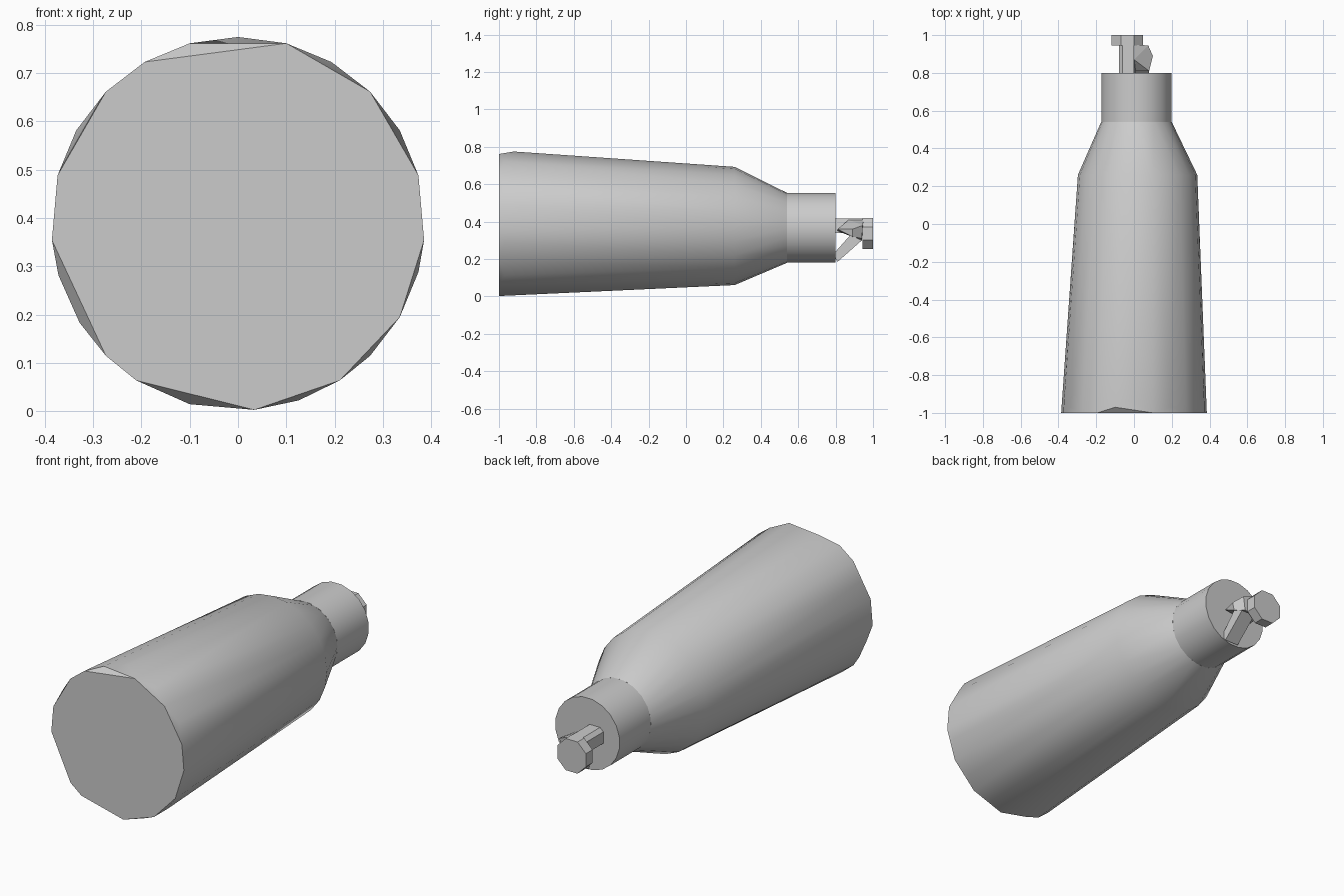
import bpy, bmesh
from math import cos, sin, pi, radians

if "Cube" in bpy.data.objects:
    bpy.data.objects.remove(bpy.data.objects["Cube"])

grey = bpy.data.materials.new("plain_grey")
grey.use_nodes = True
colour = (0.6, 0.6, 0.6, 1)
grey.diffuse_color = colour
grey.node_tree.nodes["Principled BSDF"].inputs["Base Color"].default_value = colour


def ring(y, radius, cx, cz, angles):
    return [(cx + radius * cos(a), y, cz + radius * sin(a)) for a in angles]


def turn(sides, phase=0.0):
    return [2 * pi * (i + phase) / sides for i in range(sides)]


def hull(name, points, smooth=30):
    """Convex solid around the points, with flat areas merged."""
    bm = bmesh.new()
    for p in points:
        bm.verts.new(p)
    bmesh.ops.convex_hull(bm, input=bm.verts)
    loose = [v for v in bm.verts if not v.link_faces]
    bmesh.ops.delete(bm, geom=loose, context='VERTS')
    bmesh.ops.dissolve_limit(bm, angle_limit=radians(1), verts=bm.verts, edges=bm.edges)
    bmesh.ops.recalc_face_normals(bm, faces=bm.faces)
    mesh = bpy.data.meshes.new(name)
    bm.to_mesh(mesh)
    bm.free()
    mesh.materials.append(grey)
    obj = bpy.data.objects.new(name, mesh)
    bpy.context.collection.objects.link(obj)
    bpy.ops.object.select_all(action='DESELECT')
    obj.select_set(True)
    bpy.context.view_layer.objects.active = obj
    if smooth:
        bpy.ops.object.shade_smooth_by_angle(angle=radians(smooth))
    return obj


# Bottle body: chipped base rim, long taper, shoulder, neck
flat = [radians(a) for a in (355, 15, 45, 75, 120, 135, 165, 185, 225, 237, 275, 303, 330)]
chipped = [radians(a) for a in (30, 60, 105, 150, 196, 212, 255, 289, 315, 345)]
body = ring(-1, 0.387, 0, 0.388, flat)
body += ring(-0.97, 0.387, 0, 0.388, chipped)
body += ring(-0.92, 0.387, 0, 0.388, [pi / 2])
body += ring(0.26, 0.316, 0.019, 0.377, turn(24))
body += ring(0.54, 0.187, 0.013, 0.367, turn(24))
hull("bottle_body", body)

# Collar
collar = turn(20, 0.5)
hull("collar", ring(0.54, 0.188, 0.013, 0.367, collar) + ring(0.8, 0.188, 0.013, 0.367, collar))

# Nozzle disc
disc = turn(8, 0.5)
hull("nozzle_disc", ring(0.945, 0.09, -0.035, 0.337, disc) + ring(1.0, 0.09, -0.035, 0.337, disc), 0)

# Stem that joins the collar and the disc
stem = [(x, y, z) for y in (0.79, 0.95) for x, z in
        ((-0.08, 0.34), (-0.08, 0.40), (-0.06, 0.418), (0, 0.418), (0.01, 0.34))]
hull("nozzle_stem", stem, 0)

# Side block of the trigger
hull("trigger_block", [(0, 0.87, 0.41), (0, 0.95, 0.41), (0.075, 0.945, 0.38),
                       (0.1, 0.89, 0.36), (0.08, 0.81, 0.36), (0, 0.81, 0.35),
                       (0.09, 0.89, 0.32), (0, 0.94, 0.30), (0.06, 0.94, 0.31)], 0)

# Slanted trigger lever
hull("trigger_lever", [(x, y, z) for x in (0, 0.08) for y, z in
                       ((0.8, 0.24), (0.8, 0.2), (0.81, 0.185), (0.94, 0.30), (0.88, 0.33))], 0)
